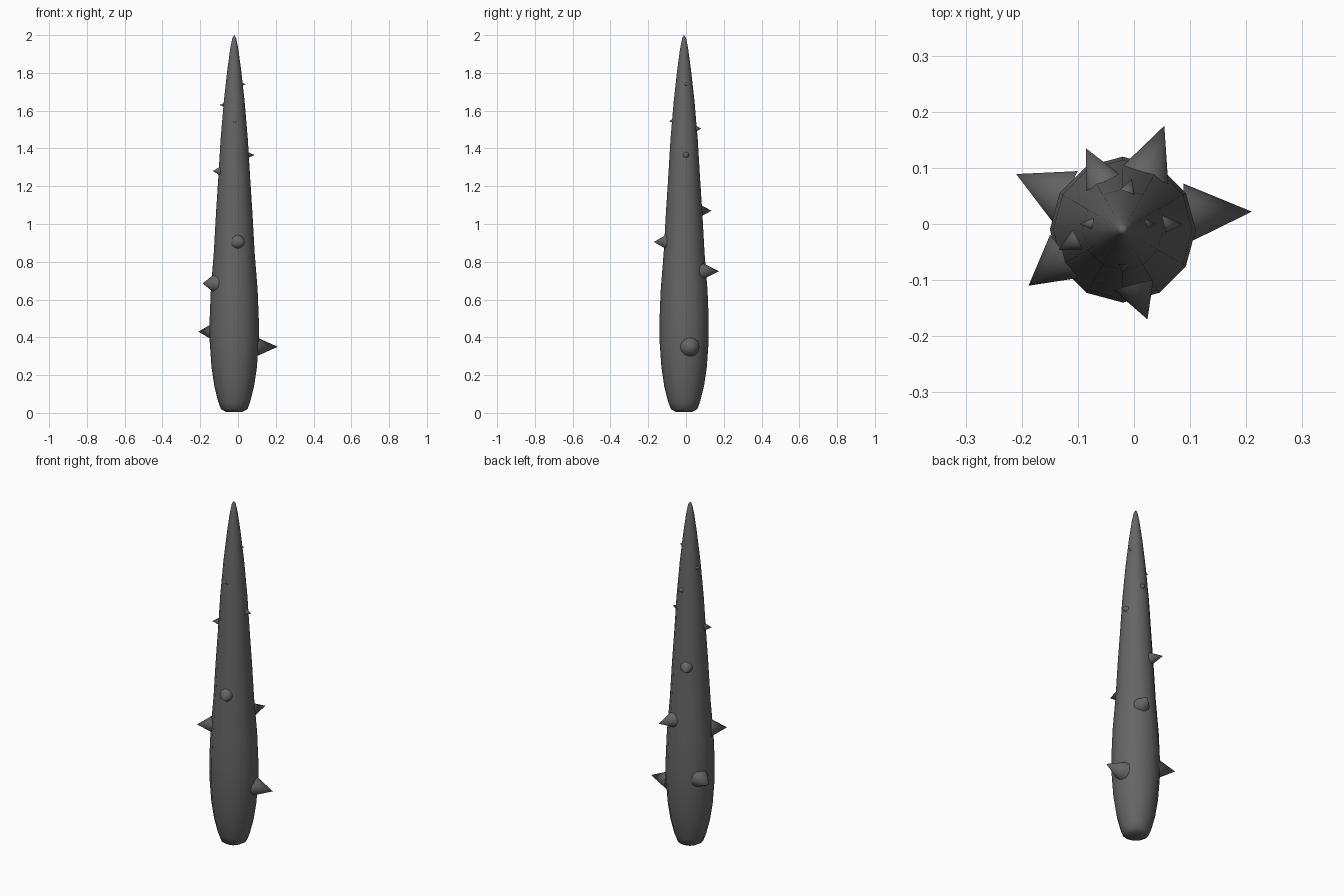
import bpy, bmesh
from math import pi, radians
from mathutils import Matrix, Vector

cube = bpy.data.objects.get("Cube")
if cube:
    bpy.data.objects.remove(cube)

AXIS = Vector((-0.02, -0.01, 0))
SIDES = 12

grey = bpy.data.materials.new("dark_grey")
grey.use_nodes = True
colour = (0.13, 0.13, 0.13, 1)
grey.diffuse_color = colour
grey.node_tree.nodes["Principled BSDF"].inputs["Base Color"].default_value = colour


def finish(bm, name):
    bmesh.ops.recalc_face_normals(bm, faces=bm.faces)
    mesh = bpy.data.meshes.new(name)
    bm.to_mesh(mesh)
    bm.free()
    mesh.materials.append(grey)
    obj = bpy.data.objects.new(name, mesh)
    bpy.context.collection.objects.link(obj)
    bpy.ops.object.select_all(action='DESELECT')
    obj.select_set(True)
    bpy.context.view_layer.objects.active = obj
    bpy.ops.object.shade_smooth_by_angle(angle=radians(50))
    return obj


# Tapering club body: (radius, height) profile spun around its axis
profile = [(0, 0.005), (0.045, 0.006), (0.07, 0.02), (0.085, 0.06),
           (0.105, 0.14), (0.12, 0.24), (0.13, 0.38), (0.13, 0.5),
           (0.124, 0.65), (0.108, 0.85), (0.097, 1.05), (0.084, 1.25),
           (0.072, 1.45), (0.055, 1.65), (0.036, 1.82), (0.021, 1.93),
           (0.01, 1.985), (0, 2.0)]
bm = bmesh.new()
verts = [bm.verts.new(AXIS + Vector((r, 0, z))) for r, z in profile]
edges = [bm.edges.new(pair) for pair in zip(verts, verts[1:])]
bmesh.ops.spin(bm, geom=verts + edges, cent=AXIS, axis=(0, 0, 1),
               angle=2 * pi, steps=SIDES)
bmesh.ops.remove_doubles(bm, verts=bm.verts, dist=0.0005)
finish(bm, "club_body")

# Spikes: base centre x, y, tip x, y, height, base radius
spikes = [
    (0.09, 0.018, 0.21, 0.022, 0.35, 0.054),
    (-0.122, 0.048, -0.21, 0.089, 0.43, 0.051),
    (-0.12, -0.057, -0.188, -0.11, 0.685, 0.048),
    (0.02, 0.087, 0.054, 0.175, 0.75, 0.044),
    (0.0, -0.105, 0.024, -0.17, 0.905, 0.038),
    (-0.055, 0.074, -0.086, 0.135, 1.07, 0.033),
    (-0.1, -0.028, -0.134, -0.046, 1.28, 0.02),
    (0.05, -0.001, 0.087, -0.001, 1.365, 0.017),
    (-0.012, 0.057, -0.004, 0.08, 1.505, 0.014),
    (-0.018, -0.067, -0.02, -0.088, 1.545, 0.013),
    (-0.072, 0.0, -0.097, 0.0, 1.63, 0.011),
    (0.015, 0.0, 0.04, 0.0, 1.74, 0.011),
]
for i, (bx, by, tx, ty, z, radius) in enumerate(spikes, 1):
    base, tip = Vector((bx, by, z)), Vector((tx, ty, z))
    along = tip - base
    turn = along.to_track_quat('Z', 'Y').to_matrix().to_4x4()
    bm = bmesh.new()
    bmesh.ops.create_cone(bm, cap_ends=True, segments=SIDES, radius1=radius,
                          radius2=0, depth=along.length,
                          matrix=Matrix.Translation((base + tip) / 2) @ turn)
    bmesh.ops.remove_doubles(bm, verts=bm.verts, dist=0.0001)
    finish(bm, f"spike_{i}")
